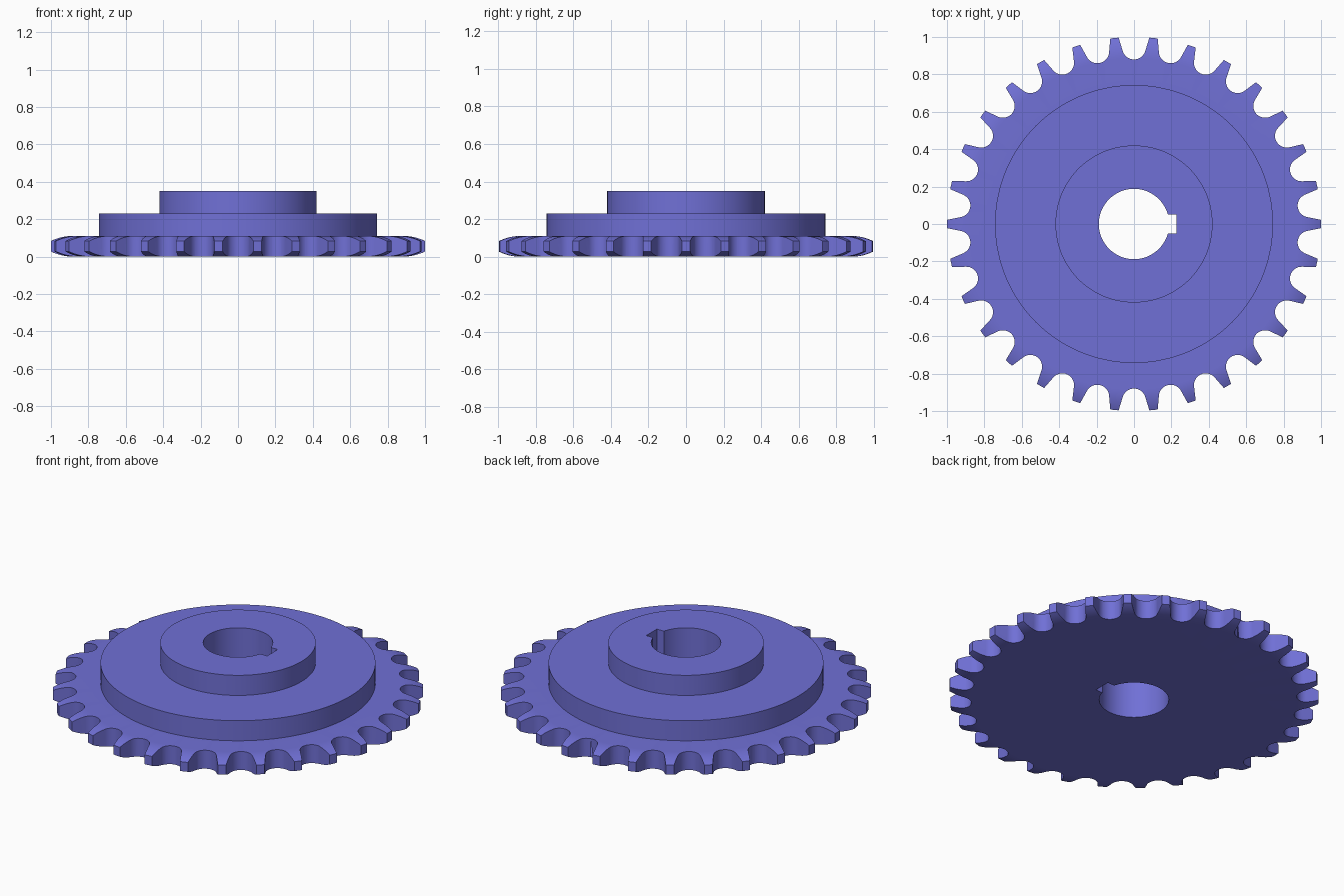
import bpy, bmesh, math
from mathutils import Matrix, Vector

TEETH = 30
SEGMENTS = 120
THICK = 0.11            # toothed plate thickness
CROWN_START, CROWN_DROP = 0.885, 0.027

cube = bpy.data.objects.get("Cube")
if cube:
    bpy.data.objects.remove(cube, do_unlink=True)

blue = bpy.data.materials.new("violet blue")
blue.use_nodes = True
colour = (0.163, 0.163, 0.674, 1)
blue.diffuse_color = colour
blue.node_tree.nodes["Principled BSDF"].inputs["Base Color"].default_value = colour


def make_object(name, bm):
    bmesh.ops.recalc_face_normals(bm, faces=bm.faces)
    mesh = bpy.data.meshes.new(name)
    bm.to_mesh(mesh)
    bm.free()
    mesh.materials.append(blue)
    obj = bpy.data.objects.new(name, mesh)
    bpy.context.collection.objects.link(obj)
    return obj


def lathe(name, profile):
    """Revolve a closed (radius, height) profile about z."""
    bm = bmesh.new()
    rings = []
    for i in range(SEGMENTS):
        a = 2 * math.pi * i / SEGMENTS
        rings.append([bm.verts.new((r * math.cos(a), r * math.sin(a), z)) for r, z in profile])
    n = len(profile)
    for i, ring in enumerate(rings):
        after = rings[(i + 1) % SEGMENTS]
        for j in range(n):
            k = (j + 1) % n
            bm.faces.new((ring[j], after[j], after[k], ring[k]))
    return make_object(name, bm)


def prism(name, outline, bottom, top):
    """Extrude a flat outline between two heights."""
    bm = bmesh.new()
    low = [bm.verts.new((x, y, bottom)) for x, y in outline]
    high = [bm.verts.new((x, y, top)) for x, y in outline]
    bm.faces.new(list(reversed(low)))
    bm.faces.new(high)
    for i in range(len(low)):
        j = (i + 1) % len(low)
        bm.faces.new((low[i], low[j], high[j], high[i]))
    return make_object(name, bm)


def cut(target, cutter, operation):
    mod = target.modifiers.new(operation.lower(), 'BOOLEAN')
    mod.operation, mod.solver, mod.object = operation, 'EXACT', cutter
    bpy.context.view_layer.objects.active = target
    bpy.ops.object.modifier_apply(modifier=mod.name)
    bpy.data.objects.remove(cutter, do_unlink=True)


# Turned body: bore, crowned rim, raised disc and hub
sweep = 1 - CROWN_START
arc = (sweep ** 2 + CROWN_DROP ** 2) / (2 * CROWN_DROP)
crown = []
for i in range(9):
    d = sweep * i / 8
    crown.append((CROWN_START + d, arc - math.sqrt(arc ** 2 - d ** 2)))
profile = [(0.188, 0)] + crown + [(r, THICK - z) for r, z in reversed(crown)]
profile += [(0.743, THICK), (0.743, 0.23), (0.42, 0.23), (0.42, 0.35), (0.188, 0.35)]
sprocket = lathe("sprocket", profile)

# Tooth outline, counter-clockwise: round roller seats joined by straight flanks
outline = []
seat_r, seat_y, lean, outer = 0.063, 0.943, math.radians(17), 1.02
flank = (outer - seat_y + seat_r * math.sin(lean)) * math.tan(lean)
edge = seat_r * math.cos(lean) + flank
seat = [Vector((edge, outer))]
for i in range(17):
    a = -lean - (math.pi - 2 * lean) * i / 16
    seat.append(Vector((seat_r * math.cos(a), seat_y + seat_r * math.sin(a))))
seat.append(Vector((-edge, outer)))
for t in range(TEETH):
    turn = Matrix.Rotation(2 * math.pi * (t + 0.5) / TEETH - math.pi / 2, 2)
    outline += [turn @ p for p in seat]
cut(sprocket, prism("tooth_cutter", outline, -0.1, 0.5), 'INTERSECT')

# Keyway slot in the bore
slot = [(0.1, -0.05), (0.227, -0.05), (0.227, 0.05), (0.1, 0.05)]
cut(sprocket, prism("keyway_cutter", slot, -0.1, 0.5), 'DIFFERENCE')

# Smooth curved walls, crisp machined edges
bpy.ops.object.select_all(action='DESELECT')
sprocket.select_set(True)
bpy.context.view_layer.objects.active = sprocket
bpy.ops.object.shade_smooth_by_angle(angle=math.radians(25))
